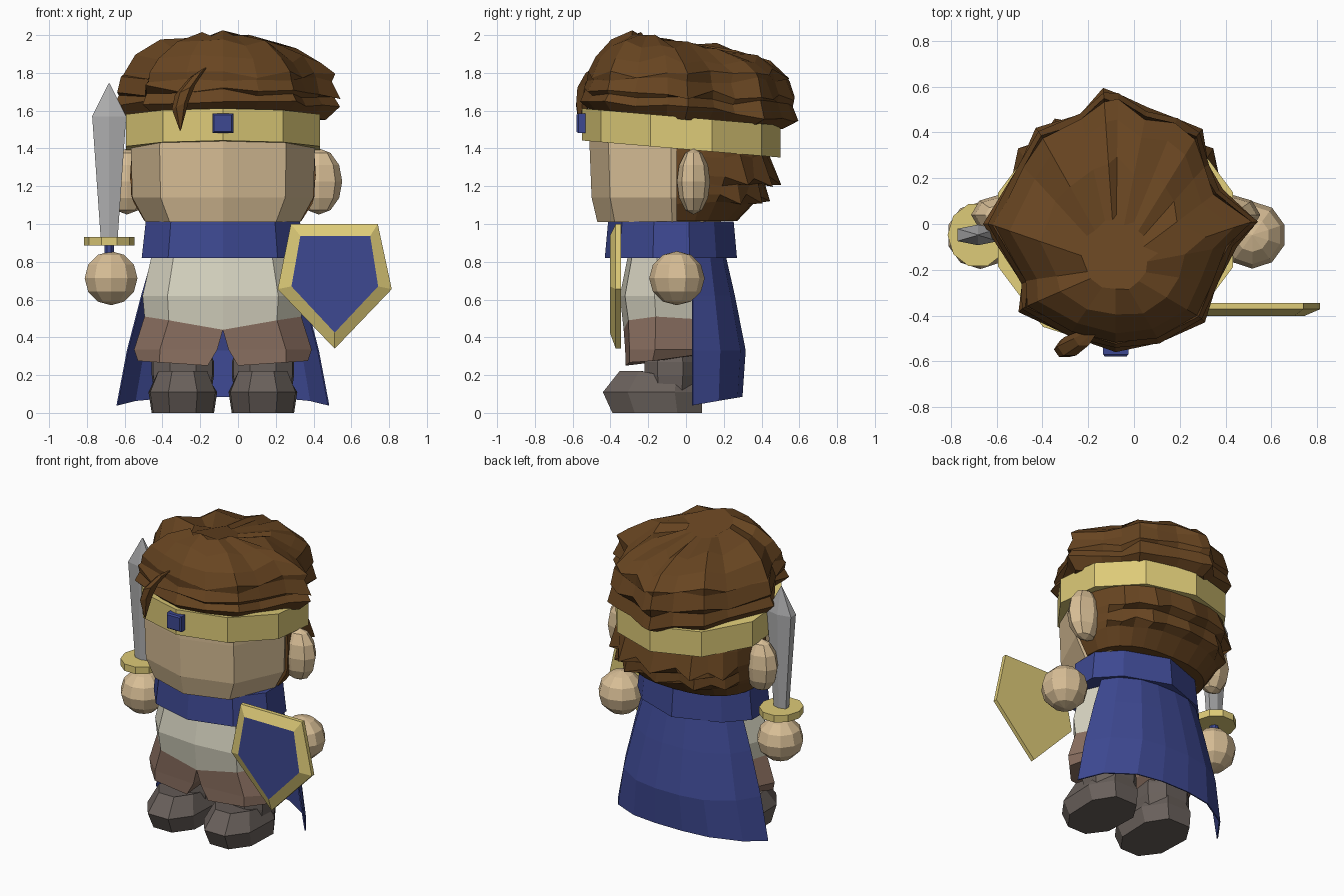
import bpy, bmesh, math, random
from mathutils import Vector

if "Cube" in bpy.data.objects:
    bpy.data.objects.remove(bpy.data.objects["Cube"])

random.seed(4)
CX = -0.08  # body centre line


def colour(name, *rgb):
    m = bpy.data.materials.new(name)
    lin = [((c / 255 + 0.055) / 1.055) ** 2.4 for c in rgb]
    m.diffuse_color = (*lin, 1)
    m.use_nodes = True
    m.node_tree.nodes["Principled BSDF"].inputs["Base Color"].default_value = m.diffuse_color
    return m


SKIN = colour("skin", 216, 190, 150)
GOLD = colour("gold", 222, 203, 120)
BLUE = colour("blue", 61, 72, 145)
HAIR = colour("brown_hair", 104, 69, 33)
CREAM = colour("cream", 214, 211, 192)
PANTS = colour("brown_cloth", 138, 111, 96)
BOOT = colour("dark_leather", 105, 96, 91)
STEEL = colour("steel", 174, 174, 175)


def finish(name, bm, *mats):
    bmesh.ops.recalc_face_normals(bm, faces=bm.faces)
    me = bpy.data.meshes.new(name)
    bm.to_mesh(me)
    bm.free()
    for m in mats:
        me.materials.append(m)
    ob = bpy.data.objects.new(name, me)
    bpy.context.collection.objects.link(ob)
    return ob


def loft(name, rings, mat, end_mat=None, closed=True):
    """Skin a stack of equal point rings; closed rings are capped."""
    bm = bmesh.new()
    vs = [[bm.verts.new(p) for p in r] for r in rings]
    n = len(vs[0])
    for a, b in zip(vs, vs[1:]):
        for i in range(n if closed else n - 1):
            j = (i + 1) % n
            bm.faces.new((a[i], a[j], b[j], b[i]))
    if closed:
        bm.faces.new(vs[0])
        end = bm.faces.new(vs[-1])
        if end_mat:
            end.material_index = 1
    return finish(name, bm, mat, *([end_mat] if end_mat else []))


def mirrored(half):
    """Full outline from a right half running front to back."""
    return half + [(-x, y) for x, y in reversed(half) if x > 0]


def ring(outline, z, sx=1, sy=1, cx=CX, cy=0):
    return [(cx + x * sx, cy + y * sy, z) for x, y in outline]


def circle(n, turn=0.0):
    return [(math.cos(2 * math.pi * (i + turn) / n), math.sin(2 * math.pi * (i + turn) / n)) for i in range(n)]


def ball(name, centre, size, mat, u=10, v=6):
    bm = bmesh.new()
    bmesh.ops.create_uvsphere(bm, u_segments=u, v_segments=v, radius=1)
    for p in bm.verts:
        p.co = Vector(centre) + Vector(a * b for a, b in zip(p.co, size))
    return finish(name, bm, mat)


# Head and ears
face = mirrored([(0, -.51), (.335, -.41), (.487, -.08), (.41, .1), (0, .2)])
loft("head", [ring(face, z, sx, sy) for z, sx, sy in
              ((1.01, .84, .92), (1.14, .985, .98), (1.4, 1, 1), (1.58, .98, 1))], SKIN)
for s, side in ((1, "left"), (-1, "right")):
    ball(side + "_ear", (CX + s * .508, .04, 1.225), (.124, .088, .175), SKIN, 8, 6)

# Headband: ten sides, lower at the back, with a square gem
band = circle(10, -2.5)
loft("headband", [[(x, y, z - .0857 * (y + .55)) for x, y, z in ring(band, z0, .54, .525, cy=-.025)]
                  for z0 in (1.442, 1.612)], GOLD)
gem = [(-.055, -.052), (.055, -.052), (.055, .052), (-.055, .052)]
loft("gem", [[(CX + x * s, y, 1.533 + z * s) for x, z in gem]
             for y, s in ((-.5, 1), (-.57, 1), (-.58, .85))], BLUE)

# Upper hair: spiky outline repeated in shrinking tiers (scale, height, jag, drop to the back)
spikes = [(-.135, .595), (-.07, .57), (.06, .51), (.19, .46), (.30, .415), (.325, .26), (.39, .15),
          (.54, .01), (.45, -.1), (.36, -.27), (.31, -.43), (.11, -.52), (-.08, -.56), (-.28, -.49),
          (-.505, -.385), (-.49, -.26), (-.66, 0), (-.5, .26), (-.43, .42), (-.235, .48)]
tiers = [(.88, 1.553, 0, .086), (1.0, 1.605, 0, .09), (.95, 1.66, 0, .06), (.985, 1.685, .02, .04),
         (.93, 1.76, 0, .01), (.935, 1.79, .025, .01), (.82, 1.87, .02, .02), (.60, 1.94, .03, .05),
         (.28, 1.965, .02, .06)]
rings = []
for s, z, jag, drop in tiers:
    r = []
    for i, (x, y) in enumerate(spikes):
        alt = 1 if i % 2 else -1
        k = s + alt * jag
        lift = 0 if s == .88 else random.uniform(-.015, .025)
        r.append((CX + (x - CX) * k, y * k - .2 * max(0, .95 - k), z + lift - alt * jag * .5 - drop * y))
    rings.append(r)
loft("upper_hair", rings, HAIR)

# Lower hair around the back of the head
rings = []
for z, rx, back, jag in ((1.46, .47, .42, 0), (1.36, .485, .44, 0), (1.25, .492, .45, .055), (1.21, .487, .42, 0),
                         (1.15, .485, .40, .045), (1.11, .473, .36, 0), (1.015, .415, .27, 0)):
    r = []
    for i in range(15):
        a = math.pi * i / 14
        out = jag if i % 2 and 2 < i < 12 else 0
        r.append((CX + (rx + out * .5) * math.copysign(abs(math.cos(a)) ** .8, math.cos(a)),
                  -.05 + (back + .05 + out) * math.sin(a) ** .8 if 0 < i < 14 else -.05,
                  z - out * .8 + random.uniform(-.01, .01) * (z > 1.05)))
    rings.append(r)
loft("lower_hair", rings, HAIR)

# Curved lock over the forehead
path = [((-.16, -.45, 1.84), .015), ((-.22, -.50, 1.79), .042), ((-.28, -.535, 1.71), .054),
        ((-.305, -.548, 1.63), .045), ((-.305, -.56, 1.495), .003)]
loft("front_lock", [[(p[0] + x * r, p[1] + y * r * .85, p[2] + x * r * .5) for x, y in circle(6)]
                    for p, r in path], HAIR)

# Collar
collar = mirrored([(0, -.35), (.29, -.272), (.43, -.095), (.43, .10), (.30, .24), (0, .35)])
loft("collar", [ring(collar, z, s, s, cy=-.08) for z, s in ((.82, 1), (1.012, .95))], BLUE)

# Cape: open curved sheet hanging from under the collar
arc = [(-1, 0), (-.83, .52), (-.5, .9), (-.18, 1), (.18, 1), (.5, .9), (.83, .52), (1, 0)]
cape = loft("cape", [[(CX + x * w, .035 + y * (b - .035), z + lift * y) for x, y in arc]
                     for z, w, b, lift in ((.86, .36, .2, 0), (.62, .43, .255, 0), (.33, .505, .312, 0),
                                           (.04, .56, .295, .045))], BLUE, closed=False)
mod = cape.modifiers.new("thickness", 'SOLIDIFY')
mod.thickness = .008
mod.offset = 0

# Shirt, whose hem rises towards the sides
half = [(0, -1), (.69, -.9), (1, -.32), (.72, .8), (0, 1)]
trunk = mirrored(half)
hem = [(x, y, .44 + .07 * min(1, abs(x - CX) / .4)) for x, y, _ in ring(trunk, 0, .415, .25, cy=-.08)]
loft("shirt", [ring(trunk, .9, .35, .21, cy=-.08), ring(trunk, .82, .38, .23, cy=-.08),
               ring(trunk, .62, .425, .27, cy=-.08), hem], CREAM)

# Shorts and boots for each leg
sole = [(-.42, -1), (.42, -1), (.95, -.5), (1, .45), (.5, 1), (-.5, 1), (-1, .45), (-.95, -.5)]
for s, side in ((1, "left"), (-1, "right")):
    top = [(CX + s * x * .415, -.08 + y * .25, .44 + .07 * min(1, x * 1.04)) for x, y in half]
    mid = [(CX + s * (.03 + x * .44), -.09 + y * .232, .335) for x, y in half]
    low = [(CX + s * (.08 + x * .37), -.11 + y * .21, .25 + .025 * x + .05 * max(0, y)) for x, y in half]
    loft(side + "_short", [top, mid, low], PANTS)
    bx = CX + s * .212
    loft(side + "_boot_shaft", [ring(sole, z, r, r * .85, bx, -.08)
                                for z, r in ((.1, .15), (.2, .165), (.27, .165), (.31, .15))], BOOT)
    foot = [ring(sole, z, w, (b - f) / 2, bx, (b + f) / 2)
            for z, w, f, b in ((0, .165, -.39, .085), (.11, .182, -.44, .085), (.205, .135, -.35, .06))]
    foot[2] = [(x, y, z + (.018 if y < -.2 else -.02)) for x, y, z in foot[2]]
    loft(side + "_boot_foot", foot, BOOT)

# Floating hands
ball("right_hand", (-.672, -.05, .713), (.147, .147, .143), SKIN)
ball("left_hand", (.517, -.048, .713), (.147, .147, .143), SKIN)

# Sword: grip, round guard and tapered blade
SX, SY = -.682, -.048
loft("sword_grip", [ring(circle(8, .5), z, .028, .028, SX, SY) for z in (.82, .9)], BLUE)
loft("sword_guard", [ring(circle(10), z, .133, .143, SX, SY) for z in (.885, .932)], GOLD)
edge = [(-1, -.6), (0, -1), (1, -.6), (1, .6), (0, 1), (-1, .6)]
loft("sword_blade", [ring(edge, z, w, t, SX, SY) for z, w, t in
                     ((.925, .045, .03), (1.57, .09, .045), (1.745, .003, .003))], STEEL)

# Shield: gold bevelled rim with a blue front panel
outer = [(.28, 1.0), (.74, 1.0), (.814, .655), (.512, .34), (.21, .655)]
inner = [(.33, .937), (.70, .937), (.742, .67), (.512, .425), (.283, .67)]
loft("shield", [[(x, y, z) for x, z in pts] for pts, y in
                ((outer, -.345), (outer, -.372), (inner, -.403))], GOLD, BLUE)
